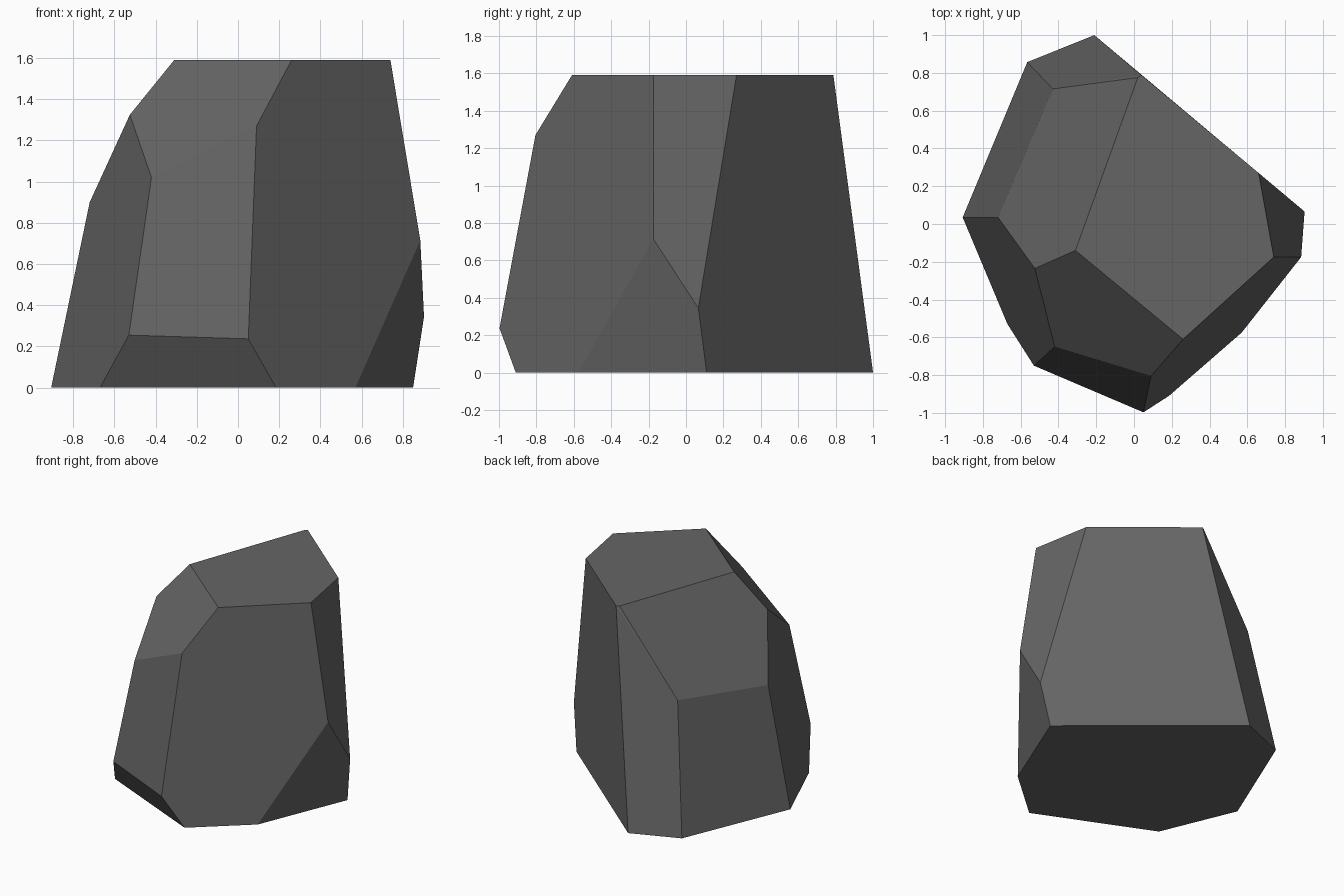
import bpy, bmesh, math

if "Cube" in bpy.data.objects:
    bpy.data.objects.remove(bpy.data.objects["Cube"])

# Corner points of the faceted boulder, from the top down
TOP = 1.59
corners = [
    # flat top
    (-0.31, -0.14, TOP), (0.26, -0.61, TOP), (0.74, -0.175, TOP),
    (0.66, 0.27, TOP), (0.04, 0.788, TOP), (0.02, 0.775, TOP),
    # upper shoulders
    (-0.525, -0.235, 1.325), (-0.72, 0.035, 0.90), (-0.43, 0.715, 0.966),
    (-0.42, -0.65, 1.02), (0.09, -0.805, 1.27),
    # lower bulges
    (-0.53, -0.75, 0.255), (0.05, -0.997, 0.237),
    (0.885, -0.175, 0.715), (0.903, 0.066, 0.345),
    # footprint
    (-0.907, 0.035, 0), (-0.67, -0.53, 0), (0.185, -0.91, 0),
    (0.57, -0.575, 0), (0.85, 0.11, 0), (-0.21, 1.0, 0), (-0.565, 0.857, 0),
]

# Wrap the corners in a convex hull and merge coplanar triangles
bm = bmesh.new()
for c in corners:
    bm.verts.new(c)
bmesh.ops.convex_hull(bm, input=bm.verts)
bmesh.ops.dissolve_limit(bm, angle_limit=math.radians(3),
                         verts=bm.verts, edges=bm.edges)
bmesh.ops.recalc_face_normals(bm, faces=bm.faces)

mesh = bpy.data.meshes.new("boulder")
bm.to_mesh(mesh)
bm.free()

# Single dark grey stone colour, flat shaded
stone = bpy.data.materials.new("dark grey stone")
stone.diffuse_color = (0.13, 0.13, 0.13, 1)
stone.use_nodes = True
stone.node_tree.nodes["Principled BSDF"].inputs["Base Color"].default_value = stone.diffuse_color
mesh.materials.append(stone)
boulder = bpy.data.objects.new("boulder", mesh)
bpy.context.collection.objects.link(boulder)
